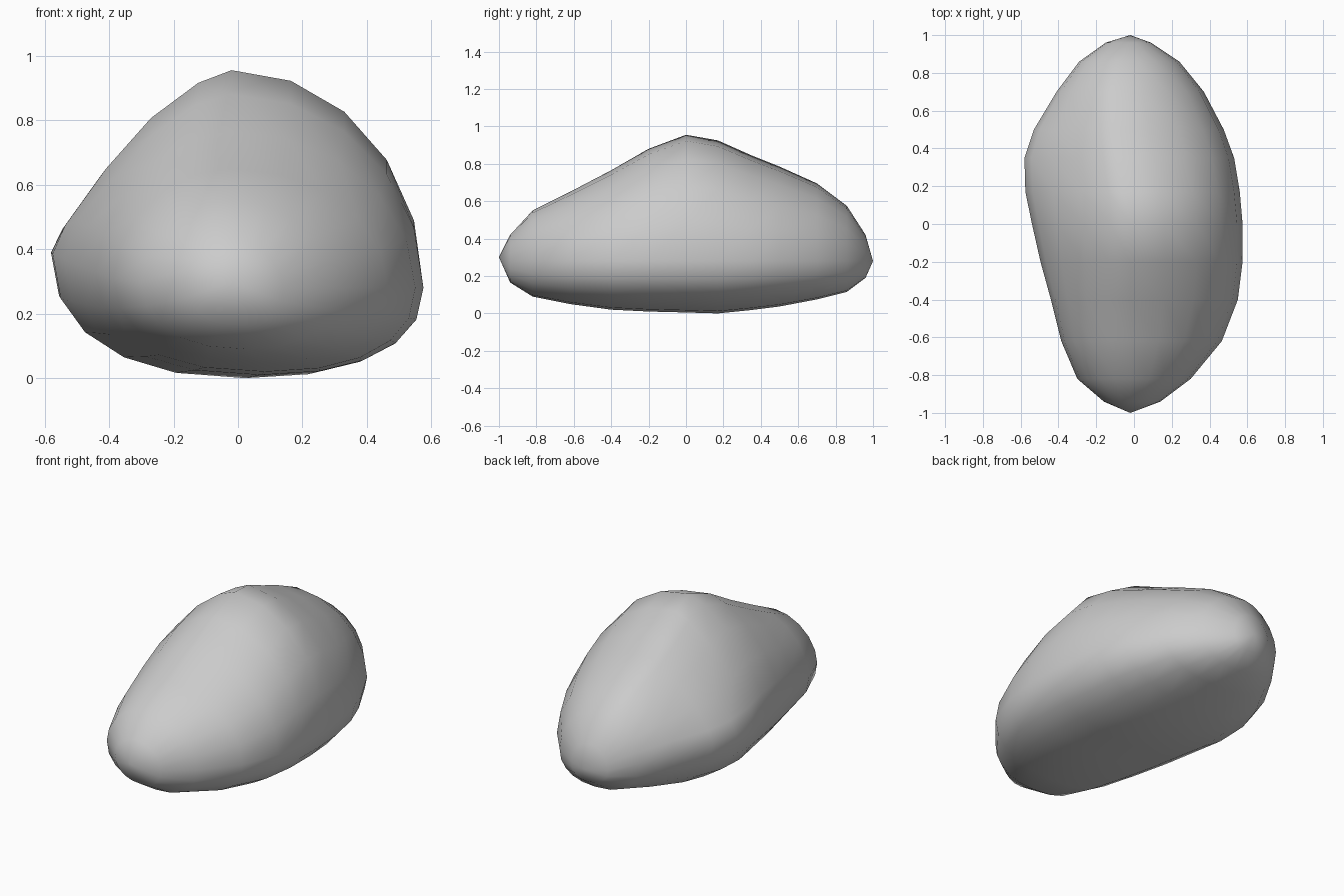
import bpy, bmesh
from math import sin, cos, pi

if "Cube" in bpy.data.objects:
    bpy.data.objects.remove(bpy.data.objects["Cube"])

# Cross-sections along y: y, left x, right x, top z, bottom z, ridge x, left-widest z, upper-left roundness
SECTIONS = [
    (-.94, -.16, .14, .42, .165, -.02, .30, 2.0),
    (-.82, -.30, .30, .55, .09, -.02, .30, 1.9),
    (-.62, -.385, .465, .65, .05, -.02, .31, 1.9),
    (-.40, -.44, .55, .765, .02, -.02, .33, 1.8),
    (-.20, -.495, .575, .88, .01, -.02, .35, 1.6),
    (0, -.54, .575, .955, .005, -.02, .37, 1.45),
    (.17, -.575, .56, .925, 0, -.05, .385, 1.3),
    (.35, -.58, .53, .845, .018, -.08, .39, 1.3),
    (.50, -.53, .475, .785, .037, -.10, .38, 1.35),
    (.70, -.41, .37, .695, .075, -.10, .36, 1.5),
    (.86, -.29, .24, .575, .115, -.07, .33, 1.8),
    (.96, -.15, .09, .42, .19, -.03, .29, 2.0),
]
N = 20


def ring_point(sec, a):
    y, xl, xr, zt, zb, ridge, zl, n_ul = sec
    c, s = cos(a), sin(a)
    right, up = c >= 0, s >= 0
    z_right = .28
    zw = z_right if right else zl
    cx = ridge if up else (xl + xr) / 2 + .03
    n = 2.0 if right and up else n_ul if up else 2.3
    u, v = abs(c) ** (2 / n), abs(s) ** (2 / n)
    x = cx + u * ((xr if right else xl) - cx)
    z = zw + v * ((zt if up else zb) - zw)
    return x, y, z


# Lofted boulder closed by a tip at each end
bm = bmesh.new()
rings = [[bm.verts.new(ring_point(s, 2 * pi * i / N)) for i in range(N)] for s in SECTIONS]
front = bm.verts.new((-.02, -1, .30))
back = bm.verts.new((-.02, 1, .28))
for i in range(N):
    j = (i + 1) % N
    for a, b in zip(rings, rings[1:]):
        bm.faces.new((a[i], a[j], b[j], b[i]))
    bm.faces.new((front, rings[0][j], rings[0][i]))
    bm.faces.new((back, rings[-1][i], rings[-1][j]))
bmesh.ops.recalc_face_normals(bm, faces=bm.faces)
for f in bm.faces:
    f.smooth = True
mesh = bpy.data.meshes.new("boulder")
bm.to_mesh(mesh)
bm.free()
boulder = bpy.data.objects.new("boulder", mesh)
bpy.context.collection.objects.link(boulder)
